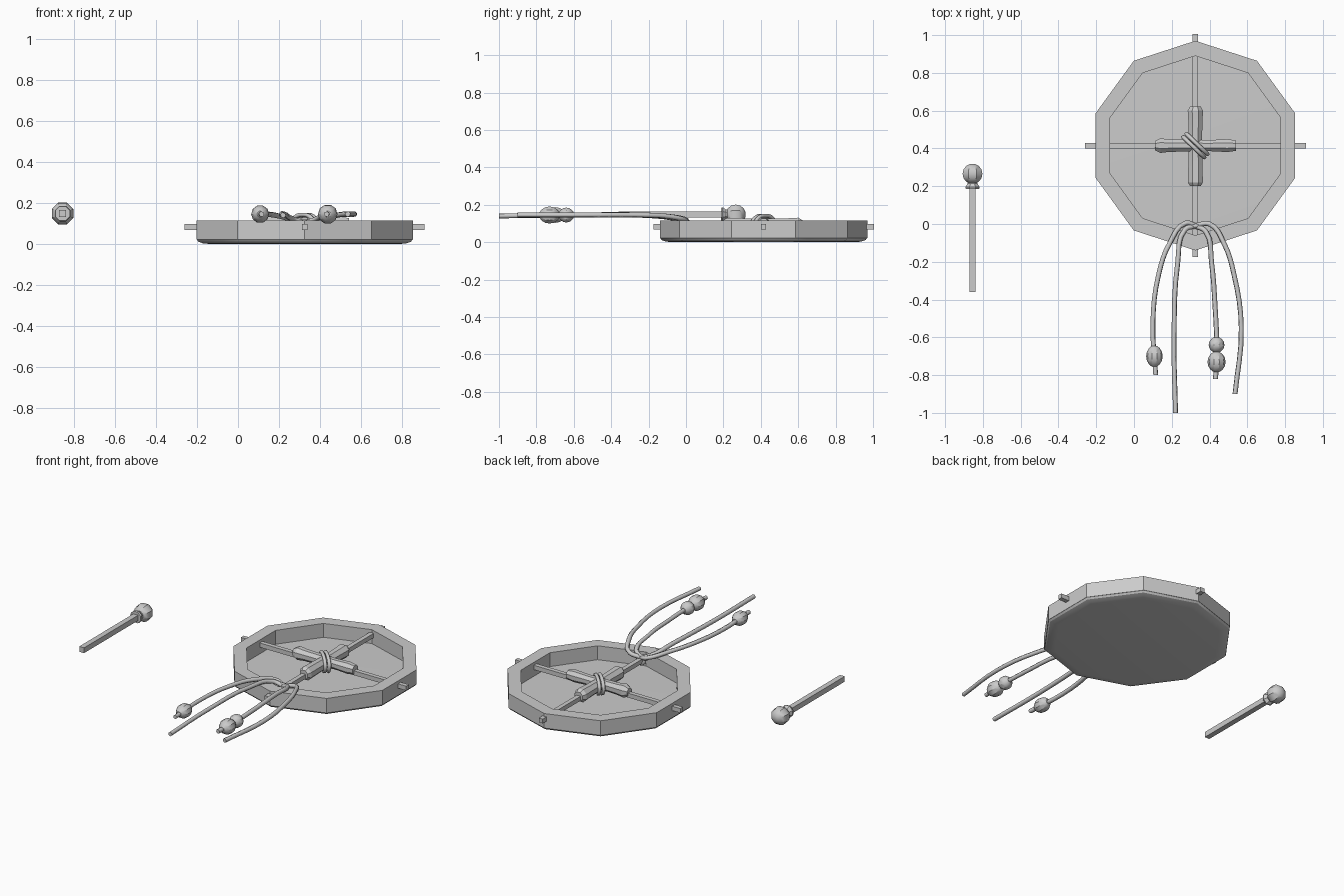
import bpy, bmesh, math
from mathutils import Matrix, Vector

if "Cube" in bpy.data.objects:
    bpy.data.objects.remove(bpy.data.objects["Cube"])

CX, CY = 0.325, 0.415
AXES = {'z': Matrix.Identity(4),
        'y': Matrix.Rotation(-math.pi / 2, 4, 'X'),
        'x': Matrix.Rotation(math.pi / 2, 4, 'Y')}


def finish(name, bm, smooth=None):
    bmesh.ops.recalc_face_normals(bm, faces=bm.faces)
    me = bpy.data.meshes.new(name)
    bm.to_mesh(me)
    bm.free()
    ob = bpy.data.objects.new(name, me)
    bpy.context.collection.objects.link(ob)
    if smooth:
        bpy.ops.object.select_all(action='DESELECT')
        ob.select_set(True)
        bpy.context.view_layer.objects.active = ob
        bpy.ops.object.shade_smooth_by_angle(angle=math.radians(smooth))
    return ob


def lathe(name, profile, sides, axis, loc, closed=False, phase=0.0, smooth=None):
    """Spin (radius, height) points about an axis; caps the ends unless closed."""
    bm = bmesh.new()
    rings = [[bm.verts.new((r * math.cos(phase + math.tau * i / sides),
                            r * math.sin(phase + math.tau * i / sides), h))
              for i in range(sides)] for r, h in profile]
    pairs = list(zip(rings, rings[1:]))
    if closed:
        pairs.append((rings[-1], rings[0]))
    else:
        bm.faces.new(rings[0])
        bm.faces.new(rings[-1])
    for a, b in pairs:
        for i in range(sides):
            j = (i + 1) % sides
            bm.faces.new((a[i], a[j], b[j], b[i]))
    bm.transform(Matrix.Translation(loc) @ AXES[axis])
    return finish(name, bm, smooth)


def box(name, loc, size):
    bm = bmesh.new()
    bmesh.ops.create_cube(bm, size=1)
    bm.transform(Matrix.Translation(loc) @ Matrix.Diagonal((*size, 1)))
    return finish(name, bm)


def cord(name, pts, radius, cyclic=False):
    cu = bpy.data.curves.new(name, 'CURVE')
    cu.dimensions = '3D'
    cu.bevel_depth, cu.bevel_resolution = radius, 1
    cu.resolution_u, cu.use_fill_caps = 4, True
    sp = cu.splines.new('BEZIER')
    sp.bezier_points.add(len(pts) - 1)
    for bp, p in zip(sp.bezier_points, pts):
        bp.co = p
        bp.handle_left_type = bp.handle_right_type = 'AUTO'
    sp.use_cyclic_u = cyclic
    ob = bpy.data.objects.new(name, cu)
    bpy.context.collection.objects.link(ob)
    bpy.ops.object.select_all(action='DESELECT')
    ob.select_set(True)
    bpy.context.view_layer.objects.active = ob
    bpy.ops.object.convert(target='MESH')
    bpy.ops.object.shade_smooth_by_angle(angle=math.radians(65))


def bead(name, loc, r, half):
    prof = [(max(r * math.cos(a), 0.015), half * math.sin(a))
            for a in (math.radians(-75 + 25 * k) for k in range(7))]
    return lathe(name, prof, 10, 'y', loc, smooth=30)


# ten-sided wooden hoop and rounded skin stretched over the bottom
lathe('drum_hoop', [(0.555, 0.022), (0.555, 0.115), (0.475, 0.115), (0.475, 0.022)],
      10, 'z', (CX, CY, 0), closed=True, phase=math.pi / 2)
lathe('drum_skin', [(0.49, 0.0), (0.522, 0.003), (0.545, 0.011), (0.555, 0.024), (0.475, 0.026)],
      10, 'z', (CX, CY, 0), phase=math.pi / 2, smooth=32)

# crossed rods that poke through the hoop
box('cross_rod_x', (CX, CY, 0.082), (1.17, 0.028, 0.028))
box('cross_rod_y', (CX, CY, 0.082), (0.028, 1.18, 0.028))

# padded grips wrapped around the rods
lathe('grip_long', [(0.030, -0.215), (0.043, -0.195), (0.041, -0.12), (0.038, 0),
                    (0.040, 0.12), (0.044, 0.185), (0.030, 0.207)],
      8, 'y', (CX, CY, 0.09), phase=math.pi / 8, smooth=30)
lathe('grip_cross', [(0.026, -0.215), (0.042, -0.185), (0.036, -0.14), (0.034, -0.05),
                     (0.032, 0.08), (0.037, 0.17), (0.030, 0.215)],
      8, 'x', (CX, CY, 0.098), phase=math.pi / 8, smooth=30)

# diagonal lashing around the grips
for n, off in enumerate((-0.012, 0.012)):
    pts = []
    for k in range(8):
        a = math.tau * k / 8
        d = 0.078 * math.cos(a)
        pts.append((CX + d * 0.72 + off * 0.7, CY - d * 0.69 + off * 0.7,
                    0.092 + 0.05 * math.sin(a)))
    cord(f'lashing_{n + 1}', pts, 0.011, cyclic=True)

# hanging cords tied round the front rod, draped over the rim
Z = 0.145
paths = [
    [(0.325, -0.01, 0.10), (0.275, 0.005, 0.115), (0.19, -0.10, 0.138), (0.13, -0.27, Z),
     (0.10, -0.52, Z), (0.115, -0.80, Z)],
    [(0.325, -0.01, 0.10), (0.27, -0.03, 0.12), (0.232, -0.20, 0.142), (0.212, -0.60, Z),
     (0.22, -1.0, 0.14)],
    [(0.325, -0.01, 0.10), (0.38, -0.04, 0.12), (0.41, -0.20, 0.142), (0.43, -0.45, Z),
     (0.438, -0.65, Z), (0.432, -0.82, Z)],
    [(0.325, -0.01, 0.10), (0.40, 0.0, 0.115), (0.475, -0.10, 0.138), (0.53, -0.27, Z),
     (0.568, -0.55, Z), (0.535, -0.90, Z)],
]
for n, p in enumerate(paths):
    cord(f'hanging_cord_{n + 1}', p, 0.0135)
cord('cord_knot', [(CX + 0.022 * math.cos(math.tau * k / 6), -0.01,
                    0.085 + 0.024 * math.sin(math.tau * k / 6)) for k in range(6)],
     0.012, cyclic=True)

# beads on two of the cords
bead('bead_left', (0.108, -0.70, Z), 0.044, 0.056)
bead('bead_right_upper', (0.437, -0.64, Z), 0.042, 0.041)
bead('bead_right_lower', (0.437, -0.73, Z), 0.048, 0.055)

# beater: square stick, flared collar and ball head
box('beater_stick', (-0.855, -0.07, 0.148), (0.034, 0.58, 0.034))
lathe('beater_collar', [(0.038, 0.186), (0.041, 0.196), (0.028, 0.215), (0.03, 0.235)],
      8, 'y', (-0.855, 0, 0.148), phase=math.pi / 8)
head = [(0.057 * math.cos(a), 0.054 * math.sin(a))
        for a in (math.radians(-75 + 25 * k) for k in range(7))]
lathe('beater_head', head, 8, 'y', (-0.855, 0.266, 0.148), phase=math.pi / 8, smooth=30)
